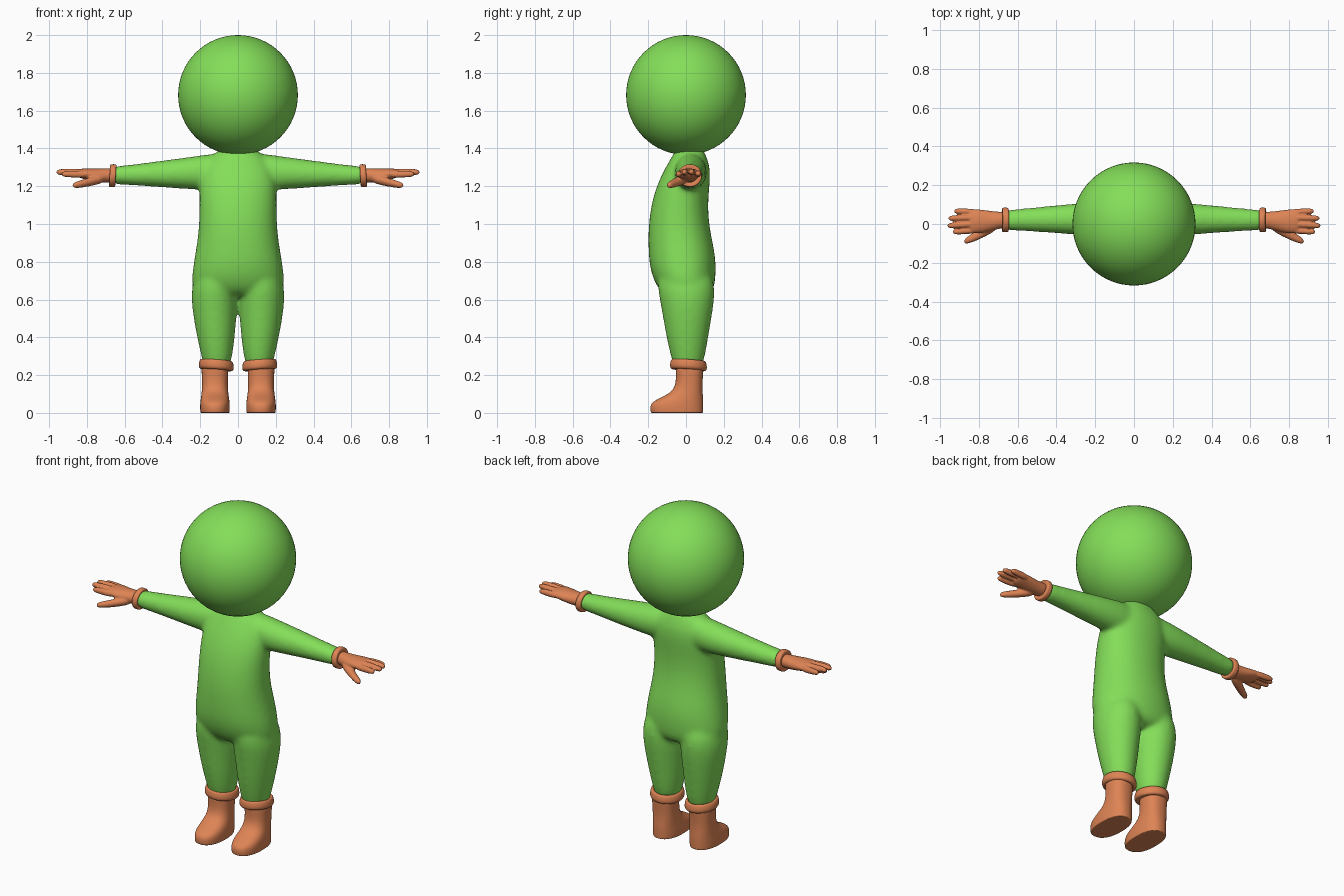
import bpy, bmesh, math


def material(name, rgb):
    m = bpy.data.materials.new(name)
    m.diffuse_color = (*rgb, 1)
    return m


GREEN = material("green_cloth", (0.23, 0.73, 0.10))
ORANGE = material("orange_leather", (0.73, 0.23, 0.09))


def loft(bm, sections, axis="z", sign=1, n=24, power=2.0):
    """Capped tube of oval rings: (position, centre a, centre b, radius a, radius b)."""
    rings = []
    for t, ca, cb, ra, rb in sections:
        ring = []
        for i in range(n):
            w = 2 * math.pi * i / n
            c, s = math.cos(w), math.sin(w)
            a = ca + ra * math.copysign(abs(c) ** (2 / power), c)
            b = cb + rb * math.copysign(abs(s) ** (2 / power), s)
            co = (a * sign, b, t) if axis == "z" else (t * sign, a, b)
            ring.append(bm.verts.new(co))
        rings.append(ring)
    for r0, r1 in zip(rings, rings[1:]):
        for i in range(n):
            j = (i + 1) % n
            bm.faces.new((r0[i], r0[j], r1[j], r1[i]))
    bm.faces.new(rings[0])
    bm.faces.new(rings[-1])


def finish(bm, name, mat, subdiv=1, voxel=0, smooth=0, mirror=False):
    bmesh.ops.recalc_face_normals(bm, faces=bm.faces[:])
    for f in bm.faces:
        f.smooth = True
    me = bpy.data.meshes.new(name)
    bm.to_mesh(me)
    bm.free()
    ob = bpy.data.objects.new(name, me)
    bpy.context.collection.objects.link(ob)
    me.materials.append(mat)
    if subdiv:
        ob.modifiers.new("Subdivide", "SUBSURF").levels = subdiv
        ob.modifiers["Subdivide"].render_levels = subdiv
    if voxel:
        r = ob.modifiers.new("Fuse", "REMESH")
        r.mode = "VOXEL"
        r.voxel_size = voxel
        r.use_smooth_shade = True
        s = ob.modifiers.new("Soften", "SMOOTH")
        s.factor, s.iterations = 0.5, smooth
    if mirror:
        ob.modifiers.new("Mirror", "MIRROR").use_mirror_merge = False
    return ob


# Head
bm = bmesh.new()
bmesh.ops.create_uvsphere(bm, u_segments=64, v_segments=32, radius=0.317)
finish(bm, "head", GREEN, subdiv=0).location = (0, 0, 1.683)

# Body suit: torso, legs and sleeves fused together
bm = bmesh.new()
loft(bm, [
    (0.61, 0, 0.005, 0.18, 0.09), (0.64, 0, 0.005, 0.235, 0.14),
    (0.70, 0, -0.008, 0.247, 0.164), (0.78, 0, -0.017, 0.238, 0.177),
    (0.86, 0, -0.024, 0.224, 0.175), (0.95, 0, -0.035, 0.210, 0.166),
    (1.05, 0, -0.038, 0.205, 0.155), (1.15, 0, -0.027, 0.205, 0.146),
    (1.23, 0, -0.008, 0.205, 0.136), (1.30, 0, 0.010, 0.19, 0.118),
    (1.35, 0, 0.016, 0.155, 0.095), (1.39, 0, 0.02, 0.10, 0.075),
    (1.41, 0, 0.02, 0.07, 0.06),
], n=32, power=2.15)
LEG = [
    (0.23, 0.113, 0.01, 0.06, 0.065), (0.26, 0.112, 0.01, 0.072, 0.08),
    (0.30, 0.112, 0.01, 0.083, 0.092), (0.40, 0.117, 0.007, 0.101, 0.112),
    (0.50, 0.122, 0.007, 0.114, 0.129), (0.60, 0.124, 0.006, 0.125, 0.146),
    (0.68, 0.124, 0, 0.121, 0.155), (0.78, 0.11, -0.01, 0.10, 0.13),
]
SLEEVE = [
    (0.00, 0.02, 1.28, 0.075, 0.09), (0.12, 0.025, 1.278, 0.085, 0.1),
    (0.22, 0.025, 1.27, 0.088, 0.09), (0.40, 0.025, 1.265, 0.073, 0.072),
    (0.55, 0.022, 1.26, 0.06, 0.056), (0.65, 0.02, 1.258, 0.054, 0.049),
    (0.67, 0.02, 1.258, 0.05, 0.045),
]
for side in (-1, 1):
    loft(bm, LEG, sign=side)
    loft(bm, SLEEVE, axis="x", sign=side)
finish(bm, "body_suit", GREEN, voxel=0.01, smooth=22)

# Hands: palm, four fingers and a thumb fused together
bm = bmesh.new()
loft(bm, [
    (0.655, 0.02, 1.257, 0.042, 0.038), (0.69, 0.02, 1.257, 0.043, 0.038),
    (0.74, 0.015, 1.257, 0.052, 0.036), (0.79, 0.014, 1.263, 0.062, 0.032),
    (0.835, 0.015, 1.268, 0.062, 0.025), (0.855, 0.015, 1.27, 0.054, 0.018),
], axis="x")
FINGERS = [(-0.033, -0.040, 1.262, 0.935), (0.0, -0.008, 1.272, 0.962),
           (0.033, 0.030, 1.273, 0.957), (0.062, 0.066, 1.264, 0.928)]
for y0, y1, z, tip in FINGERS:
    loft(bm, [(0.80, y0, z, 0.016, 0.018), (0.87, (y0 + y1) / 2, z + 0.002, 0.0165, 0.02),
              (tip - 0.025, y1, z + 0.003, 0.0155, 0.017),
              (tip - 0.008, y1, z + 0.002, 0.013, 0.014),
              (tip, y1, z + 0.002, 0.006, 0.006)], axis="x", n=12)
loft(bm, [(0.70, 0.0, 1.245, 0.03, 0.025), (0.76, -0.03, 1.23, 0.032, 0.026),
          (0.81, -0.06, 1.217, 0.026, 0.022), (0.85, -0.08, 1.208, 0.021, 0.019),
          (0.868, -0.087, 1.205, 0.016, 0.015), (0.876, -0.09, 1.205, 0.007, 0.007)],
     axis="x", n=14)
finish(bm, "hand", ORANGE, voxel=0.005, smooth=4, mirror=True)

# Wrist cuffs
bm = bmesh.new()
loft(bm, [(t, 0.021, 1.256, 0.064 - d, 0.061 - d) for t, d in
          ((0.652, 0.025), (0.647, 0.012), (0.646, 0.003), (0.654, 0), (0.672, 0),
           (0.680, 0.003), (0.680, 0.012), (0.675, 0.03))], axis="x", n=32)
for v in bm.verts:
    v.co.x -= 0.06 * (v.co.z - 1.256)
finish(bm, "wrist_cuff", ORANGE, mirror=True)

# Boots
BOOT = [  # height, half width, toe y, heel y
    (0.0, 0.06, -0.165, 0.075), (0.0, 0.076, -0.185, 0.09),
    (0.004, 0.078, -0.188, 0.092), (0.04, 0.079, -0.191, 0.092),
    (0.063, 0.077, -0.172, 0.092), (0.088, 0.073, -0.118, 0.09),
    (0.113, 0.07, -0.075, 0.088), (0.15, 0.068, -0.055, 0.087),
    (0.20, 0.07, -0.053, 0.09), (0.25, 0.072, -0.056, 0.094),
    (0.262, 0.06, -0.045, 0.08),
]
bm = bmesh.new()
loft(bm, [(z, 0.122, (a + b) / 2, r, (b - a) / 2) for z, r, a, b in BOOT], n=32, power=2.35)
finish(bm, "boot", ORANGE, subdiv=2, mirror=True)

# Boot cuffs
bm = bmesh.new()
loft(bm, [(z, 0.115, 0.013, 0.094 - d, 0.099 - d) for z, d in
          ((0.232, 0.04), (0.226, 0.018), (0.229, 0.006), (0.242, 0), (0.260, 0.002),
           (0.276, 0.006), (0.281, 0.013), (0.276, 0.022), (0.262, 0.04))], n=32)
for v in bm.verts:
    v.co.z += 0.07 * (v.co.x - 0.115) - 0.06 * v.co.y
finish(bm, "boot_cuff", ORANGE, mirror=True)
